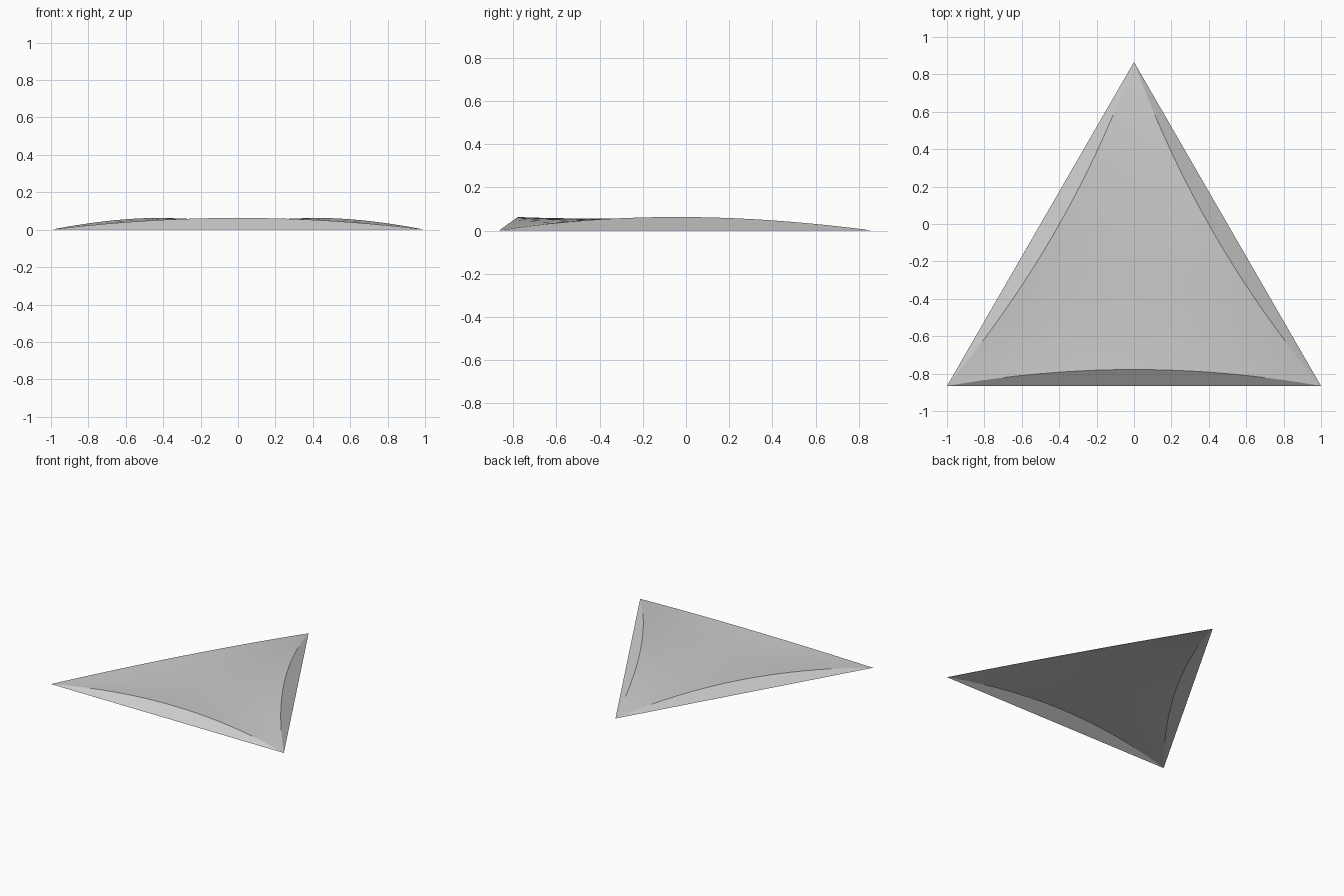
import bpy, bmesh, math
from mathutils import Vector

if "Cube" in bpy.data.objects:
    bpy.data.objects.remove(bpy.data.objects["Cube"])

N = 20             # segments along each side
RISE = 0.063       # crease height at the middle of a side
INSET = 0.088      # crease inset at the middle of a side
H = math.sqrt(3) / 2
CORNERS = [Vector((-1, -H, 0)), Vector((1, -H, 0)), Vector((0, H, 0))]
CENTRE = sum(CORNERS, Vector()) / 3


def inward(i, j):
    """Unit vector from the middle of a side towards the centre."""
    return (CENTRE - (CORNERS[i] + CORNERS[j]) / 2).normalized()


def panel_point(b):
    """Taut membrane stretched between three arched creases."""
    p = sum((CORNERS[k] * b[k] for k in range(3)), Vector())
    z = -12 * b[0] * b[1] * b[2]
    for i, j in ((0, 1), (1, 2), (2, 0)):
        w = 4 * b[i] * b[j]
        p += inward(i, j) * INSET * w
        z += w
    p.z = RISE * z
    return p


bm = bmesh.new()

# Central membrane: triangular grid
grid = {}
for i in range(N + 1):
    for j in range(N + 1 - i):
        grid[i, j] = bm.verts.new(panel_point(((N - i - j) / N, i / N, j / N)))
for i in range(N):
    for j in range(N - i):
        bm.faces.new((grid[i, j], grid[i + 1, j], grid[i, j + 1]))
        if i + j < N - 1:
            bm.faces.new((grid[i + 1, j], grid[i + 1, j + 1], grid[i, j + 1]))

# Sloped rims: from each straight bottom side up to its arched crease
sides = [[grid[k, 0] for k in range(N + 1)],
         [grid[N - k, k] for k in range(N + 1)],
         [grid[0, N - k] for k in range(N + 1)]]
for s, crease in enumerate(sides):
    a, b = CORNERS[s], CORNERS[(s + 1) % 3]
    base = [crease[0]] + [bm.verts.new(a.lerp(b, k / N)) for k in range(1, N)] + [crease[N]]
    for k in range(N):
        ring = [base[k], base[k + 1], crease[k + 1], crease[k]]
        bm.faces.new(list(dict.fromkeys(ring)))

mesh = bpy.data.meshes.new("shell_panel")
bm.to_mesh(mesh)
bm.free()

grey = bpy.data.materials.new("light grey")
grey.diffuse_color = (0.6, 0.6, 0.6, 1)
grey.use_nodes = True
grey.node_tree.nodes["Principled BSDF"].inputs["Base Color"].default_value = grey.diffuse_color
mesh.materials.append(grey)

shell = bpy.data.objects.new("shell_panel", mesh)
bpy.context.collection.objects.link(shell)
bpy.context.view_layer.objects.active = shell
shell.select_set(True)
bpy.ops.object.shade_smooth_by_angle(angle=math.radians(30))
